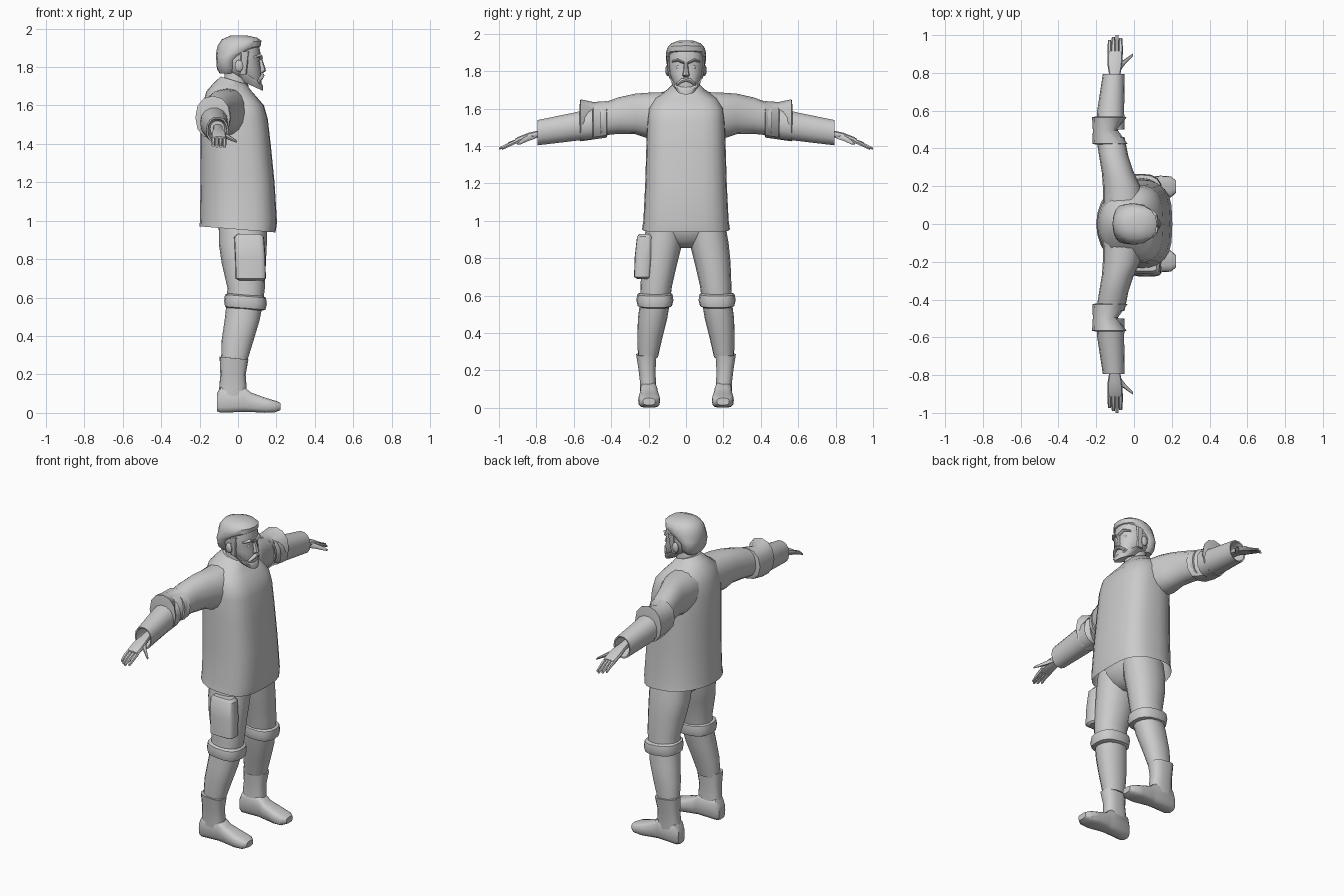
import bpy, bmesh
from math import sin, cos, pi, radians
from mathutils import Vector


def finish(name, bm, mirror=False, angle=40):
    bmesh.ops.recalc_face_normals(bm, faces=bm.faces)
    me = bpy.data.meshes.new(name)
    bm.to_mesh(me)
    bm.free()
    ob = bpy.data.objects.new(name, me)
    bpy.context.collection.objects.link(ob)
    if mirror:
        m = ob.modifiers.new("mirror", 'MIRROR')
        m.use_axis = (False, True, False)
    bpy.ops.object.select_all(action='DESELECT')
    bpy.context.view_layer.objects.active = ob
    ob.select_set(True)
    bpy.ops.object.shade_smooth_by_angle(angle=radians(angle))
    return ob


def loft(name, rings, axis='z', seg=14, n=2.2, n_back=None, caps=(True, True), mirror=False):
    """Ring = (t, a0, a1, b0, b1, tilt): extents across the axis at station t."""
    bm = bmesh.new()
    loops = []
    for r in rings:
        t, a0, a1, b0, b1 = r[:5]
        tilt = r[5] if len(r) > 5 else 0
        loop = []
        for i in range(seg):
            w = 2 * pi * i / seg
            c, s = cos(w), sin(w)
            e = 2 / (n if c >= -0.01 else (n_back or n))
            a = (abs(c) ** e) * (1 if c > 0 else -1) * (a1 - a0) / 2
            b = (abs(s) ** e) * (1 if s > 0 else -1) * (b1 - b0) / 2
            tt = t + tilt * a
            a, b = a + (a0 + a1) / 2, b + (b0 + b1) / 2
            co = {'z': (a, b, tt), 'y': (a, tt, b), 'x': (tt, a, b)}[axis]
            loop.append(bm.verts.new(co))
        loops.append(loop)
    for p, q in zip(loops, loops[1:]):
        for i in range(seg):
            j = (i + 1) % seg
            bm.faces.new((p[i], p[j], q[j], q[i]))
    if caps[0]:
        bm.faces.new(loops[0])
    if caps[1]:
        bm.faces.new(loops[-1])
    return finish(name, bm, mirror)


def ball(name, loc, size, mirror=True):
    bm = bmesh.new()
    bmesh.ops.create_uvsphere(bm, u_segments=10, v_segments=6, radius=1)
    for v in bm.verts:
        v.co = Vector(loc) + Vector(a * b for a, b in zip(v.co, size))
    return finish(name, bm, mirror)


# Jacket body, open at the hem, flat in front and rounded behind
loft("jacket", [
    (0.955, -.20, .195, -.235, .235, -.08), (1.0, -.198, .203, -.228, .228, -.04),
    (1.2, -.195, .19, -.218, .218), (1.4, -.195, .17, -.212, .212),
    (1.53, -.195, .155, -.208, .208), (1.60, -.185, .135, -.20, .20),
    (1.66, -.165, .095, -.165, .165, -.1), (1.70, -.125, .065, -.10, .10, -.2),
    (1.73, -.09, .045, -.07, .07, -.3)],
    seg=24, n=3.2, n_back=2.0, caps=(False, True))

# Sleeves, flowing from inside the shoulders to hollow cuffs
loft("upper_sleeve", [
    (.06, -.165, .06, 1.47, 1.69), (.20, -.165, .035, 1.44, 1.685), (.27, -.17, .0, 1.463, 1.68),
    (.36, -.185, -.03, 1.465, 1.66), (.46, -.20, -.05, 1.455, 1.625)],
    axis='y', seg=16, mirror=True)
loft("elbow_pad", [
    (.42, -.20, -.05, 1.46, 1.625), (.425, -.22, -.035, 1.445, 1.64), (.495, -.218, -.085, 1.435, 1.635),
    (.565, -.222, -.04, 1.425, 1.65), (.57, -.20, -.055, 1.44, 1.61)],
    axis='y', seg=12, mirror=True)
loft("forearm_sleeve", [
    (.50, -.20, -.05, 1.435, 1.605), (.60, -.195, -.052, 1.425, 1.58),
    (.795, -.165, -.05, 1.402, 1.54), (.793, -.157, -.058, 1.41, 1.532),
    (.70, -.145, -.07, 1.44, 1.52)],
    axis='y', seg=14, caps=(False, True), mirror=True)

# Hands
loft("palm", [
    (.69, -.13, -.08, 1.455, 1.505), (.78, -.13, -.075, 1.45, 1.485), (.84, -.14, -.062, 1.43, 1.472),
    (.90, -.14, -.06, 1.412, 1.448), (.915, -.135, -.065, 1.412, 1.438)],
    axis='y', seg=10, n=2.6, mirror=True)
for i, tip in enumerate((.975, .99, 1.0, .985)):
    x = -.129 + i * .0195
    d = (1.5 - i) * .002
    loft(f"finger_{i + 1}", [
        (.895, x - .011, x + .011, 1.417, 1.442), (.945, x - .011, x + .011, 1.398 + d, 1.421 + d),
        (tip, x - .008, x + .008, 1.38 + d, 1.394 + d)],
        axis='y', seg=6, mirror=True)
loft("thumb", [
    (-.08, .80, .85, 1.435, 1.465), (-.05, .842, .872, 1.422, 1.448),
    (-.025, .868, .89, 1.412, 1.432), (-.004, .888, .903, 1.405, 1.417)],
    axis='x', seg=8, mirror=True)

# Trousers: hips and the two legs
loft("hips", [
    (.855, .0, .07, -.05, .05), (.89, -.07, .12, -.15, .15), (.95, -.10, .15, -.205, .205),
    (1.08, -.12, .15, -.205, .205)], seg=16)
loft("trouser_leg", [
    (.98, -.10, .15, .01, .21), (.88, -.10, .15, .02, .228), (.78, -.085, .145, .045, .238),
    (.65, -.055, .14, .075, .243), (.57, -.06, .13, .085, .245), (.48, -.07, .112, .10, .257),
    (.38, -.085, .082, .125, .26), (.27, -.088, .048, .15, .257)],
    seg=16, mirror=True)
loft("knee_band", [
    (.538, -.055, .12, .09, .24, -.08), (.545, -.068, .143, .075, .258, -.08),
    (.575, -.072, .15, .067, .266, -.08), (.607, -.068, .146, .072, .26, -.08),
    (.615, -.05, .13, .085, .24, -.08)], seg=16, n=2.6, mirror=True)

# Cargo pocket on one thigh
loft("thigh_pocket", [
    (.69, .005, .135, -.262, -.20), (.70, -.012, .145, -.278, -.19), (.81, -.015, .143, -.274, -.18),
    (.915, -.02, .135, -.262, -.18), (.93, -.005, .12, -.25, -.185)], seg=16, n=4.5)

# Boots
loft("boot_shaft", [
    (.05, -.105, .04, .155, .245), (.13, -.098, .045, .16, .246), (.20, -.092, .04, .162, .254),
    (.285, -.096, .054, .157, .267, -.1), (.285, -.08, .04, .17, .25, -.1)],
    seg=14, n=2.8, mirror=True)
loft("boot_foot", [
    (-.11, .17, .235, .008, .10), (-.09, .155, .247, .0, .14), (.03, .152, .245, .004, .14),
    (.065, .147, .248, .004, .108), (.14, .138, .256, .0, .08), (.195, .14, .252, .003, .064),
    (.222, .165, .23, .015, .052)],
    axis='x', seg=14, n=3.2, mirror=True)

# Neck and head
loft("neck", [(1.64, -.09, .06, -.075, .075), (1.72, -.075, .052, -.062, .062), (1.80, -.065, .06, -.06, .06)])
loft("head", [
    (1.71, .02, .12, -.04, .04, -.4), (1.74, -.03, .122, -.07, .07, -.3), (1.79, -.085, .12, -.088, .088),
    (1.83, -.095, .114, -.094, .094), (1.86, -.098, .119, -.095, .095), (1.91, -.09, .11, -.09, .09),
    (1.94, -.06, .07, -.06, .06)], seg=18, n=2.4)

# Beard along the jaw, moustache and nose
loft("beard", [
    (1.70, .06, .125, -.025, .025, -.5), (1.705, .0, .131, -.052, .052, -.45),
    (1.737, -.02, .13, -.077, .077, -.45), (1.76, -.02, .118, -.085, .085, -.6)], seg=16)
loft("moustache", [
    (0, .112, .138, 1.745, 1.767), (.025, .108, .134, 1.737, 1.76), (.052, .085, .115, 1.717, 1.738)],
    axis='y', seg=8, caps=(False, True), mirror=True)
loft("nose", [
    (1.768, .10, .13, -.014, .014), (1.78, .10, .146, -.02, .02), (1.80, .10, .14, -.014, .014),
    (1.85, .10, .124, -.010, .010)], seg=8)

# Eyes, brows and ears
ball("eye", (.098, .04, 1.822), (.013, .014, .012))
loft("eyebrow", [
    (.012, .10, .130, 1.838, 1.852), (.045, .09, .126, 1.852, 1.868), (.075, .06, .10, 1.846, 1.858)],
    axis='y', seg=8, mirror=True)
ball("ear", (.005, .098, 1.805), (.022, .012, .032))

# Hair cap, with a nape, sideburns and a raised fringe
loft("hair", [
    (1.765, -.095, -.02, -.065, .065), (1.79, -.11, .0, -.09, .09), (1.835, -.113, .0, -.102, .102),
    (1.86, -.114, .045, -.107, .107, .15), (1.895, -.113, .118, -.108, .108, .12),
    (1.925, -.105, .122, -.10, .10, .1), (1.948, -.085, .10, -.08, .08, .05), (1.963, -.04, .05, -.04, .04)],
    seg=16)
loft("sideburn", [
    (1.76, .005, .045, .07, .09), (1.81, .015, .05, .08, .099), (1.88, .01, .06, .085, .104)],
    seg=8, mirror=True)
